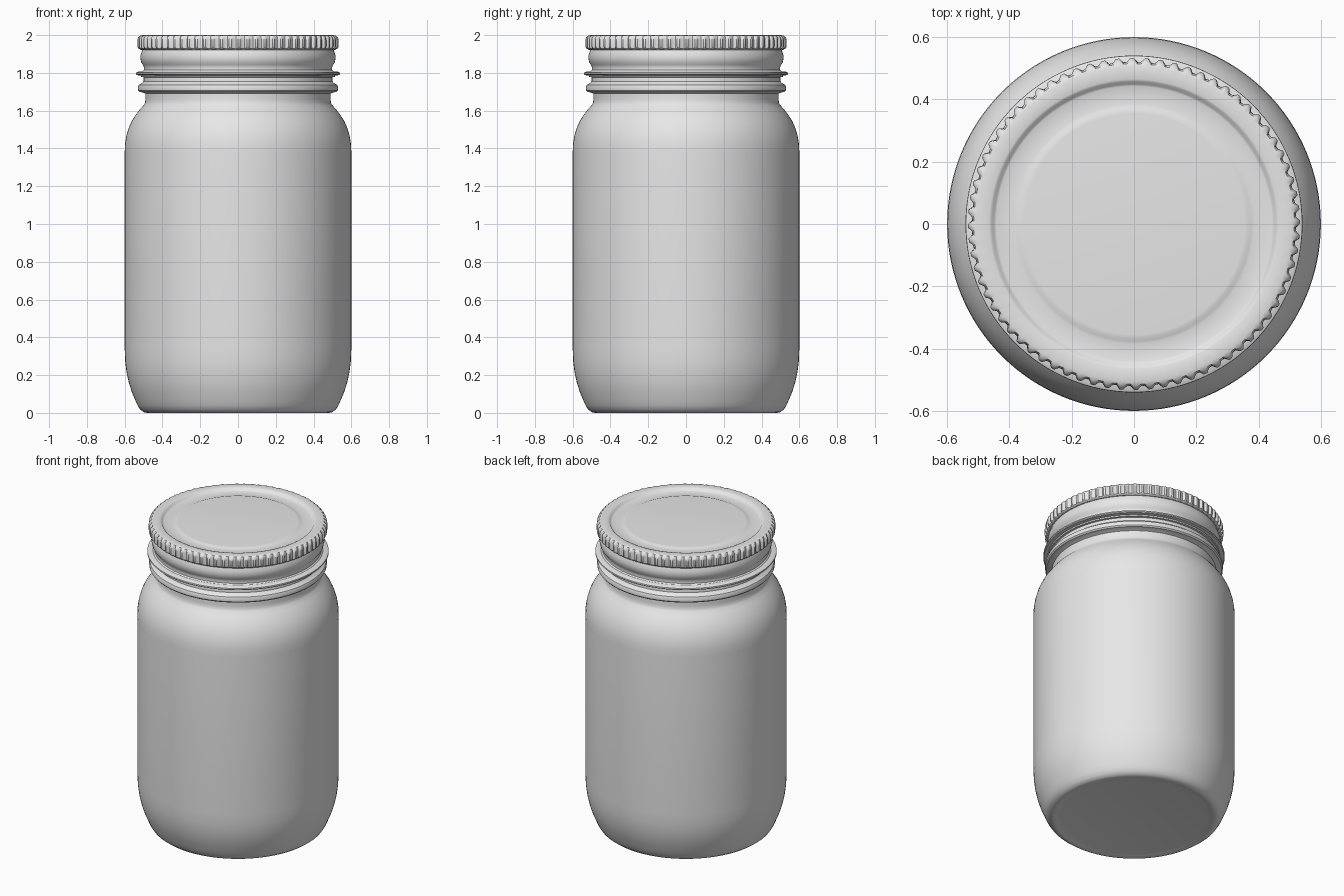
import bpy, bmesh, math

cube = bpy.data.objects.get("Cube")
if cube:
    bpy.data.objects.remove(cube, do_unlink=True)

grey = bpy.data.materials.new("light grey")
grey.use_nodes = True
grey.diffuse_color = (0.8, 0.8, 0.8, 1)
grey.node_tree.nodes["Principled BSDF"].inputs["Base Color"].default_value = (0.8, 0.8, 0.8, 1)


def lathe(name, profile, segments=128, ribs=None):
    """Spin (radius, height, rib depth) points about z; close both ends with discs."""
    bm = bmesh.new()
    rings = []
    for point in profile:
        r, z = point[:2]
        depth = point[2] if len(point) > 2 else 0
        ring = []
        for i in range(segments):
            a = 2 * math.pi * i / segments
            rr = r - depth * ribs[i % len(ribs)] if ribs else r
            ring.append(bm.verts.new((rr * math.cos(a), rr * math.sin(a), z)))
        rings.append(ring)
    for low, high in zip(rings, rings[1:]):
        for i in range(segments):
            j = (i + 1) % segments
            bm.faces.new((low[i], low[j], high[j], high[i]))
    bm.faces.new(rings[0][::-1])
    bm.faces.new(rings[-1])
    bmesh.ops.recalc_face_normals(bm, faces=bm.faces)
    mesh = bpy.data.meshes.new(name)
    bm.to_mesh(mesh)
    bm.free()
    mesh.materials.append(grey)
    obj = bpy.data.objects.new(name, mesh)
    bpy.context.collection.objects.link(obj)
    bpy.ops.object.select_all(action='DESELECT')
    obj.select_set(True)
    bpy.context.view_layer.objects.active = obj
    bpy.ops.object.shade_smooth_by_angle(angle=math.radians(35))
    return obj


# Jar: slightly hollowed base, rounded heel, straight wall, shoulder, neck and bead
lathe("jar_body", [
    (0.44, 0.008), (0.465, 0.004), (0.48, 0.0), (0.50, 0.004), (0.518, 0.018),
    (0.532, 0.04), (0.543, 0.065), (0.562, 0.11), (0.578, 0.16), (0.590, 0.215),
    (0.597, 0.27), (0.60, 0.34), (0.60, 0.85), (0.60, 1.38), (0.598, 1.425),
    (0.591, 1.468), (0.579, 1.508), (0.562, 1.546), (0.54, 1.58), (0.517, 1.61),
    (0.498, 1.63), (0.492, 1.642), (0.490, 1.66), (0.490, 1.69),
    (0.503, 1.696), (0.522, 1.70), (0.529, 1.708), (0.530, 1.725),
    (0.525, 1.737), (0.508, 1.746), (0.500, 1.755), (0.498, 1.80), (0.485, 1.82)])

# Screw band: thin flared lip, tapering skirt and rounded bulge under the ribs
lathe("lid_skirt", [
    (0.49, 1.776), (0.512, 1.778), (0.514, 1.786), (0.536, 1.788), (0.541, 1.793),
    (0.540, 1.801), (0.530, 1.806), (0.507, 1.808), (0.499, 1.815),
    (0.498, 1.83), (0.503, 1.842), (0.512, 1.855), (0.516, 1.875),
    (0.516, 1.893), (0.511, 1.91), (0.506, 1.925), (0.49, 1.935)])

# Lid top: ribbed grip edge, raised rim, shallow groove and centre panel
lathe("lid_top", [
    (0.495, 1.922), (0.515, 1.922), (0.528, 1.930, 0.008), (0.533, 1.94, 0.014),
    (0.533, 1.975, 0.014), (0.529, 1.988, 0.012), (0.519, 1.997, 0.005),
    (0.505, 2.0), (0.465, 2.0), (0.457, 1.997), (0.449, 1.986), (0.442, 1.983),
    (0.385, 1.983), (0.376, 1.985), (0.366, 1.989), (0.355, 1.99)],
    segments=72 * 4, ribs=(0, 0, 0.85, 1))
